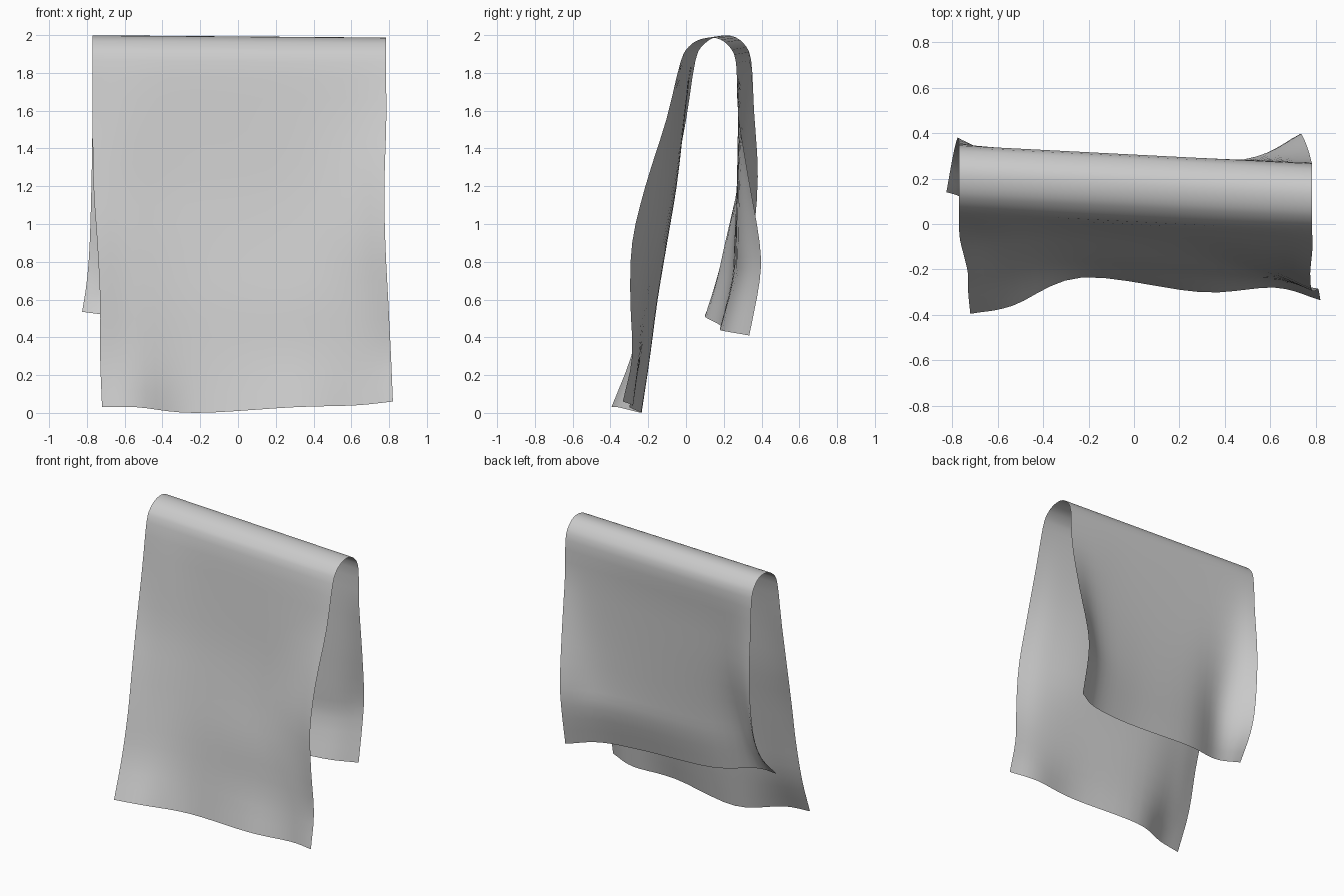
import bpy, bmesh

if "Cube" in bpy.data.objects:
    bpy.data.objects.remove(bpy.data.objects["Cube"])

# Column positions across the cloth (0 = left edge, 1 = right edge)
COLS = [0, 0.12, 0.32, 0.66, 0.87, 1]

# Each hanging row: left x, right x, depth y at each column, height
FRONT = [
    (-.72, .82, [-.395, -.36, -.235, -.30, -.28, -.335], [.03, .03, 0, .03, .04, .06]),
    (-.73, .81, [-.29, -.25, -.19, -.23, -.25, -.285], .3),
    (-.73, .795, [-.22, -.18, -.15, -.19, -.23, -.295], .6),
    (-.745, .78, [-.15, -.12, -.10, -.13, -.20, -.285], .9),
    (-.765, .775, [-.07, -.06, -.05, -.08, -.14, -.215], 1.2),
    (-.77, .785, [0, -.01, -.01, -.04, -.07, -.105], 1.55),
]
BACK = [
    (-.77, .78, [.36, .32, .30, .28, .275, .275], 1.6),
    (-.775, .765, [.38, .29, .28, .27, .28, .33], 1.25),
    (-.785, .74, [.35, .21, .25, .26, .29, .39], .9),
    (-.80, .73, [.28, .16, .23, .25, .29, .39], .7),
    (-.825, .735, [.14, .10, .18, .18, .22, .335], [.535, .51, .465, .44, .43, .41]),
]
# Fold over the top: y, z of the arch, skewed slightly along x
ARCH = [(.01, 1.86), (.055, 1.945), (.12, 1.985), (.20, 1.99), (.265, 1.95), (.305, 1.86)]


def arch_row(y, z):
    return (-.77, .783, [y + .04 - .08 * f for f in COLS],
            [z + .006 * (1 - 2 * f) for f in COLS])


def spline(p0, p1, p2, p3, t):
    """Catmull-Rom step between p1 and p2."""
    return [0.5 * (2 * b + (c - a) * t + (2 * a - 5 * b + 4 * c - d) * t * t
                   + (3 * b - a - 3 * c + d) * t ** 3)
            for a, b, c, d in zip(p0, p1, p2, p3)]


def refine(points, n):
    ext = [[2 * a - b for a, b in zip(points[0], points[1])]] + points
    ext.append([2 * a - b for a, b in zip(points[-1], points[-2])])
    out = [spline(*ext[i:i + 4], k / n) for i in range(len(points) - 1) for k in range(n)]
    return out + [points[-1]]


# Control grid, refined across then along the cloth
grid = []
for x0, x1, ys, zs in FRONT + [arch_row(*p) for p in ARCH] + BACK:
    if not isinstance(zs, list):
        zs = [zs] * len(COLS)
    row = [[x0 + (x1 - x0) * f, y, z] for f, y, z in zip(COLS, ys, zs)]
    grid.append(refine(row, 5))
columns = [refine(list(col), 3) for col in zip(*grid)]

# Draped cloth sheet
bm = bmesh.new()
verts = [[bm.verts.new(p) for p in col] for col in columns]
for a, b in zip(verts, verts[1:]):
    for j in range(len(a) - 1):
        bm.faces.new((a[j], b[j], b[j + 1], a[j + 1]))
for f in bm.faces:
    f.smooth = True
mesh = bpy.data.meshes.new("draped_cloth")
bm.to_mesh(mesh)
bm.free()
cloth = bpy.data.objects.new("draped_cloth", mesh)
bpy.context.collection.objects.link(cloth)
